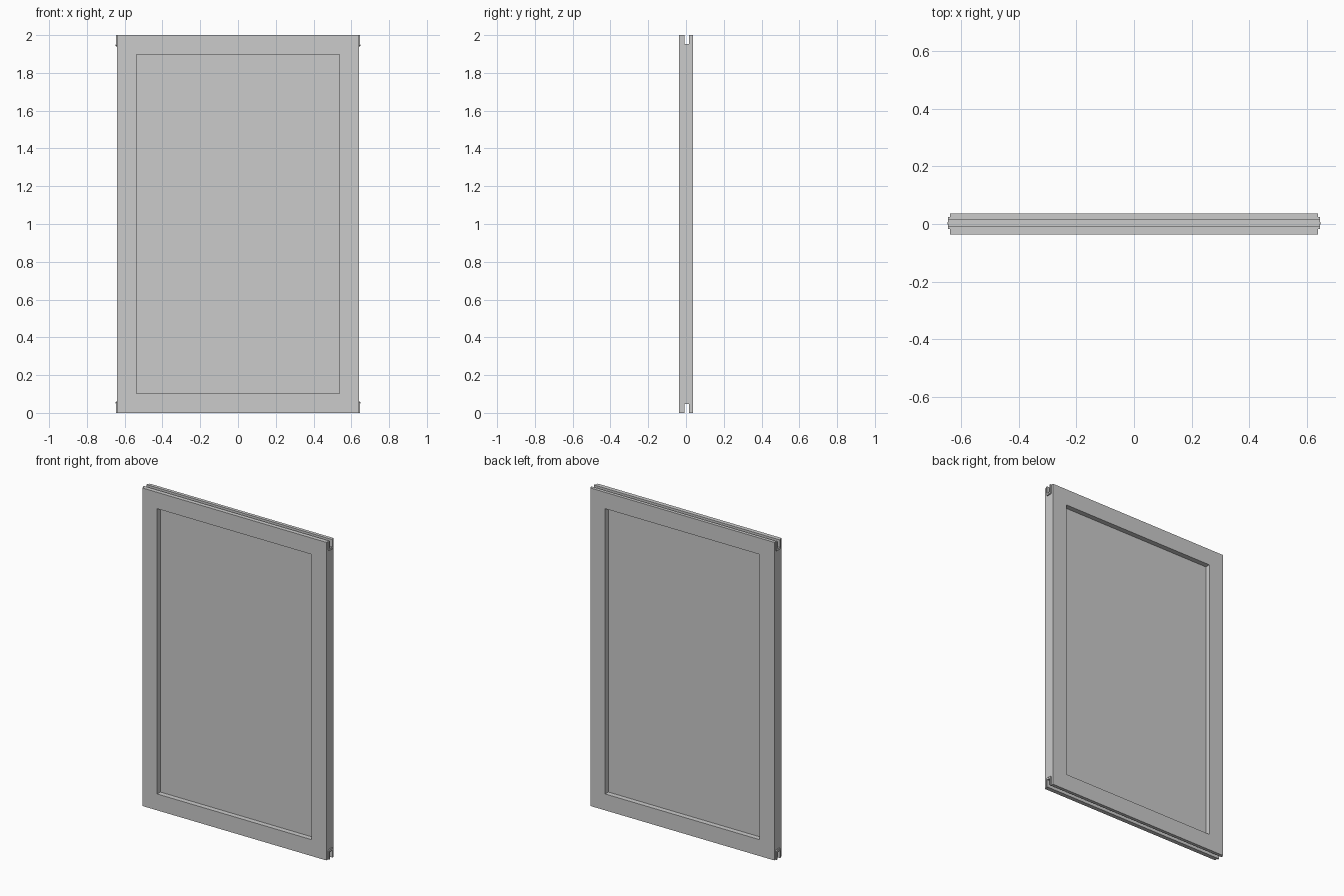
import bpy, bmesh, math
from mathutils import Vector

if "Cube" in bpy.data.objects:
    bpy.data.objects.remove(bpy.data.objects["Cube"])

GY = 0.003            # track groove centre line
W, T, H = 1.28, 0.072, 2.0


def box(name, x0, x1, y0, y1, z0, z1):
    bm = bmesh.new()
    bmesh.ops.create_cube(bm, size=1)
    for v in bm.verts:
        v.co = Vector(((x0 + x1) / 2 + v.co.x * (x1 - x0),
                       (y0 + y1) / 2 + v.co.y * (y1 - y0),
                       (z0 + z1) / 2 + v.co.z * (z1 - z0)))
    return finish(name, bm)


def finish(name, bm):
    bmesh.ops.recalc_face_normals(bm, faces=bm.faces)
    me = bpy.data.meshes.new(name)
    bm.to_mesh(me)
    bm.free()
    ob = bpy.data.objects.new(name, me)
    bpy.context.collection.objects.link(ob)
    return ob


def extrude(name, pts, x0, x1):
    """Extrude a closed (y, z) outline along x."""
    bm = bmesh.new()
    f = bm.faces.new([bm.verts.new((x0, y, z)) for y, z in pts])
    r = bmesh.ops.extrude_face_region(bm, geom=[f])
    moved = [g for g in r["geom"] if isinstance(g, bmesh.types.BMVert)]
    bmesh.ops.translate(bm, verts=moved, vec=(x1 - x0, 0, 0))
    return finish(name, bm)


# Frame: slab with a window opening and a track groove along top and bottom
frame = box("door_frame", -W / 2, W / 2, -T / 2, T / 2, 0, H)
cutters = [box("opening_cutter", -0.537, 0.537, -0.1, 0.1, 0.103, 1.897)]
for n, (z0, z1) in {"bottom": (-0.1, 0.048), "top": (H - 0.048, H + 0.1)}.items():
    cutters.append(box(n + "_groove_cutter", -1, 1, GY - 0.012, GY + 0.012, z0, z1))
for c in cutters:
    c.hide_render = True
    c.hide_viewport = True
    m = frame.modifiers.new(c.name, 'BOOLEAN')
    m.object = c
    m.solver = 'EXACT'

# Glass pane in the middle of the opening
box("glass_pane", -0.537, 0.537, -0.004, 0.004, 0.103, 1.897)

# U-shaped groove end clips on the four corners, with a small screw
for sx, side in ((-1, "left"), (1, "right")):
    for top in (False, True):
        def z(h):
            return H - h if top else h
        o, i, b = 0.021, 0.012, 0.006
        outline = [(-o, 0), (-o, 0.06 - b), (-o + b, 0.06), (o - b, 0.06),
                   (o, 0.06 - b), (o, 0), (i, 0), (i, 0.046), (-i, 0.046), (-i, 0)]
        tag = side + ("_top" if top else "_bottom")
        extrude(tag + "_clip", [(GY + y, z(h)) for y, h in outline],
                sx * 0.638, sx * 0.647)
        ring = [(GY + 0.004 * math.cos(a * math.tau / 12),
                 z(0.053) + 0.004 * math.sin(a * math.tau / 12)) for a in range(12)]
        extrude(tag + "_screw", ring, sx * 0.646, sx * 0.648)
